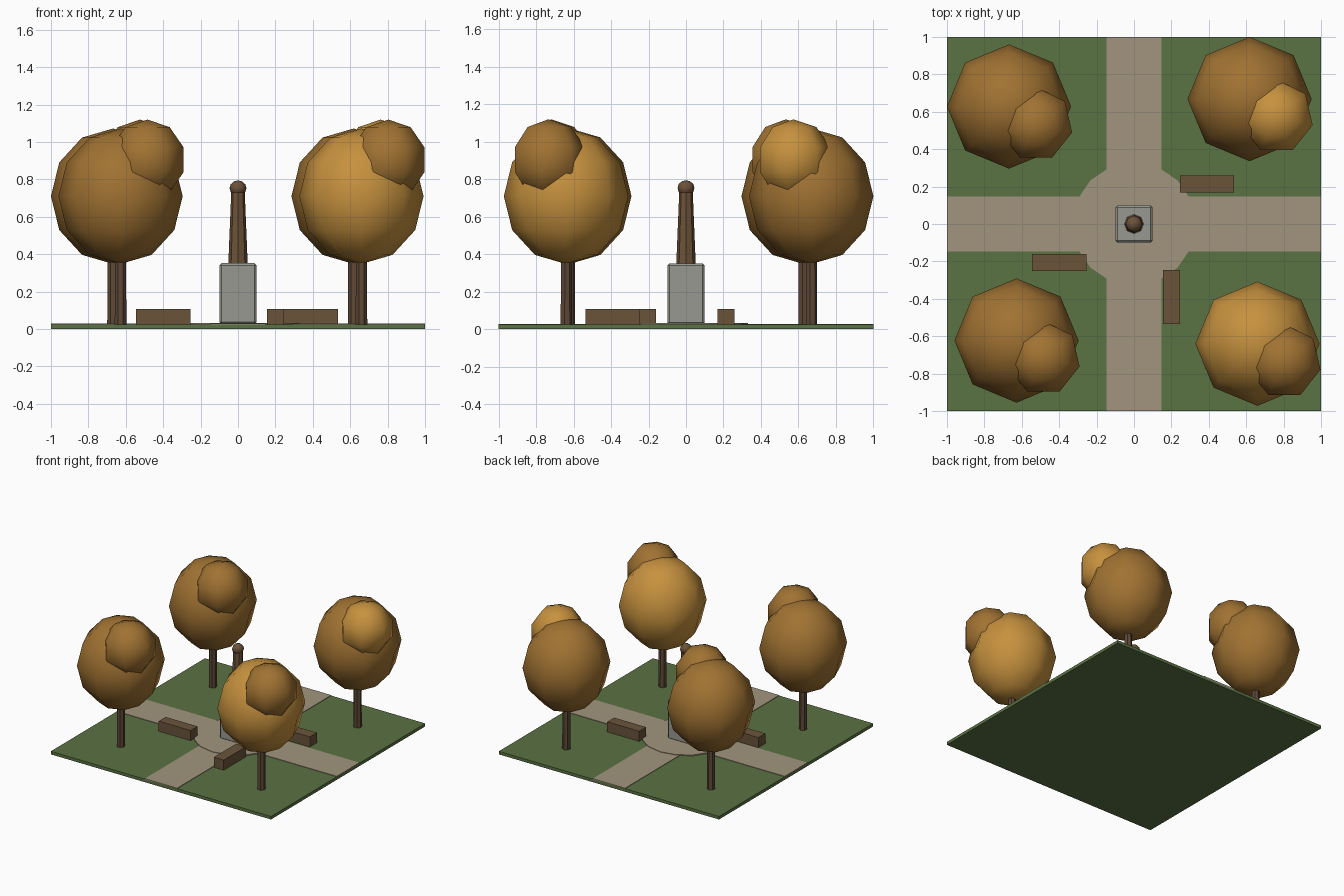
import bpy, bmesh
from mathutils import Matrix

if "Cube" in bpy.data.objects:
    bpy.data.objects.remove(bpy.data.objects["Cube"])


def mat(name, r, g, b):
    lin = [((c / 255 + 0.055) / 1.055) ** 2.4 for c in (r, g, b)]
    m = bpy.data.materials.new(name)
    m.diffuse_color = (*lin, 1)
    m.use_nodes = True
    m.node_tree.nodes["Principled BSDF"].inputs["Base Color"].default_value = m.diffuse_color
    return m


GRASS = mat("grass", 90, 114, 66)
PATH = mat("gravel", 162, 149, 126)
STONE = mat("stone", 152, 153, 146)
BRONZE = mat("bronze", 108, 82, 56)
WOOD = mat("bench_wood", 106, 84, 58)
BARK = mat("bark", 94, 72, 54)
LEAF_DARK = mat("dark_amber_leaves", 160, 114, 50)
LEAF_LIGHT = mat("light_amber_leaves", 198, 145, 62)


def finish(name, bm, m, loc, smooth=False):
    me = bpy.data.meshes.new(name)
    bm.to_mesh(me)
    bm.free()
    for p in me.polygons:
        p.use_smooth = smooth
    me.materials.append(m)
    ob = bpy.data.objects.new(name, me)
    ob.location = loc
    bpy.context.collection.objects.link(ob)
    return ob


def box(name, m, x0, x1, y0, y1, z0, z1, bevel=0):
    bm = bmesh.new()
    bmesh.ops.create_cube(bm, size=1, matrix=Matrix.Diagonal((x1 - x0, y1 - y0, z1 - z0, 1)))
    if bevel:
        bmesh.ops.bevel(bm, geom=bm.edges[:], offset=bevel, segments=1, affect='EDGES')
    return finish(name, bm, m, ((x0 + x1) / 2, (y0 + y1) / 2, (z0 + z1) / 2))


def cone(name, m, x, y, z0, z1, r0, r1, sides):
    bm = bmesh.new()
    bmesh.ops.create_cone(bm, cap_ends=True, segments=sides, radius1=r0, radius2=r1, depth=z1 - z0)
    return finish(name, bm, m, (x, y, (z0 + z1) / 2))


def ball(name, m, x, y, z, r, rz, segs, rings):
    bm = bmesh.new()
    bmesh.ops.create_uvsphere(bm, u_segments=segs, v_segments=rings, radius=1,
                              matrix=Matrix.Diagonal((r, r, rz, 1)))
    return finish(name, bm, m, (x, y, z), smooth=True)


# Lawn, crossing paths and central plaza
box("lawn", GRASS, -1, 1, -1, 1, 0, 0.025)
box("path_across", PATH, -1, 1, -0.147, 0.147, 0.015, 0.029)
box("path_along", PATH, -0.147, 0.147, -1, 1, 0.015, 0.0292)
cone("plaza", PATH, 0, 0, 0.015, 0.033, 0.33, 0.33, 16)

# Monument
box("pedestal", STONE, -0.1, 0.1, -0.1, 0.1, 0.025, 0.352, bevel=0.012)
cone("monument_column", BRONZE, 0, 0, 0.345, 0.735, 0.052, 0.036, 8)
ball("monument_ball", BRONZE, 0, 0, 0.753, 0.045, 0.042, 8, 6)

# Benches
box("bench_left", WOOD, -0.545, -0.255, -0.25, -0.16, 0.025, 0.108)
box("bench_right", WOOD, 0.245, 0.535, 0.168, 0.258, 0.025, 0.108)
box("bench_front", WOOD, 0.155, 0.245, -0.535, -0.245, 0.025, 0.108)

# Trees: trunk, large crown and a smaller offset crown
trees = [("back_left", -0.668, 0.628, LEAF_DARK, LEAF_DARK),
         ("front_left", -0.628, -0.623, LEAF_DARK, LEAF_DARK),
         ("back_right", 0.618, 0.668, LEAF_DARK, LEAF_LIGHT),
         ("front_right", 0.660, -0.640, LEAF_LIGHT, LEAF_DARK)]
for side, x, y, big, small in trees:
    cone("trunk_" + side, BARK, x, y, 0.02, 0.42, 0.032, 0.03, 7)
    ball("crown_" + side, big, x, y, 0.71, 0.332, 0.362, 8, 6)
    ball("small_crown_" + side, small, x + 0.144, y - 0.095, 0.905, 0.208, 0.215, 7, 5)
